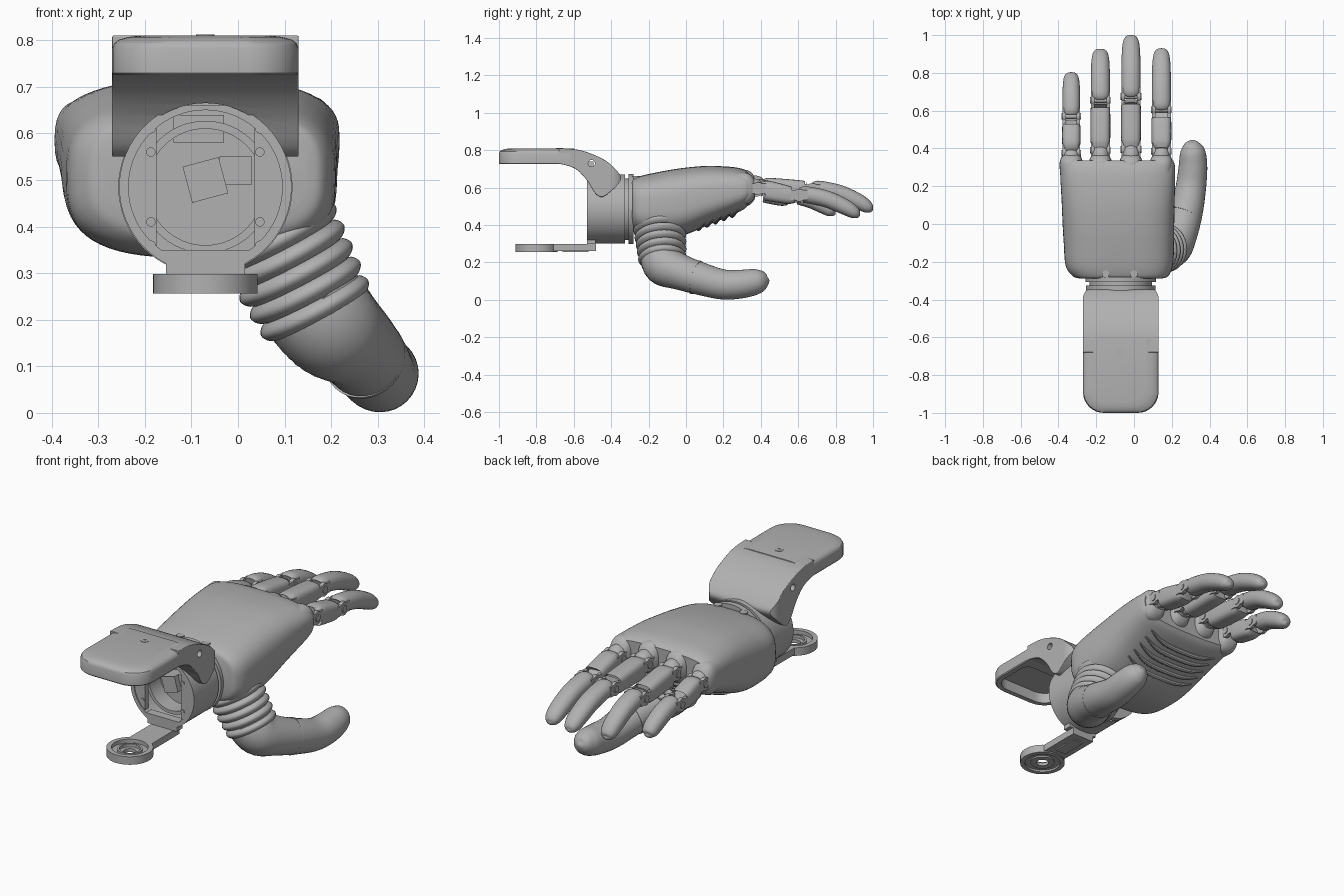
import bpy, bmesh, math
from mathutils import Vector, Matrix

if "Cube" in bpy.data.objects:
    bpy.data.objects.remove(bpy.data.objects["Cube"])

grey = bpy.data.materials.new("plain grey")
grey.diffuse_color = (0.44, 0.44, 0.44, 1)
grey.use_nodes = True
grey.node_tree.nodes["Principled BSDF"].inputs["Base Color"].default_value = grey.diffuse_color
CX, CZ = -0.07, 0.485            # wrist axis


def smooth(ob, angle=35):
    bpy.ops.object.select_all(action='DESELECT')
    ob.select_set(True)
    bpy.context.view_layer.objects.active = ob
    bpy.ops.object.shade_smooth_by_angle(angle=math.radians(angle))


def finish(name, bm, angle=35):
    bmesh.ops.recalc_face_normals(bm, faces=bm.faces[:])
    me = bpy.data.meshes.new(name)
    bm.to_mesh(me)
    bm.free()
    ob = bpy.data.objects.new(name, me)
    bpy.context.collection.objects.link(ob)
    me.materials.append(grey)
    smooth(ob, angle)
    return ob


def spline(rows, n=5):
    """Catmull-Rom interpolation through rows of numbers."""
    out = []
    for i in range(len(rows) - 1):
        a, b, c, d = (rows[min(max(k, 0), len(rows) - 1)] for k in range(i - 1, i + 3))
        for s in range(n):
            t = s / n
            out.append([0.5 * (2 * q + (r - p) * t + (2 * p - 5 * q + 4 * r - w) * t * t
                               + (3 * q - p - 3 * r + w) * t ** 3)
                        for p, q, r, w in zip(a, b, c, d)])
    return out + [list(rows[-1])]


def loft(name, rings):
    """Skin a list of equal-length point loops and cap the ends."""
    bm = bmesh.new()
    loops = [[bm.verts.new(p) for p in ring] for ring in rings]
    n = len(loops[0])
    for a, b in zip(loops, loops[1:]):
        for k in range(n):
            bm.faces.new((a[k], a[(k + 1) % n], b[(k + 1) % n], b[k]))
    bm.faces.new(loops[0])
    bm.faces.new(loops[-1])
    return finish(name, bm)


def tube(name, rows, seg=28, power=2.0, ref=(1, 0, 0), direction=None):
    """Sweep a superellipse; each row is x, y, z, side radius, upright radius."""
    rings = []
    for i, r in enumerate(rows):
        p = Vector(r[:3])
        t = Vector(direction) if direction else (Vector(rows[min(i + 1, len(rows) - 1)][:3])
                                                 - Vector(rows[max(i - 1, 0)][:3])).normalized()
        u = Vector(ref)
        u = (u - t * u.dot(t)).normalized()
        v = t.cross(u)
        ring = []
        for k in range(seg):
            c, s = math.cos(math.tau * k / seg), math.sin(math.tau * k / seg)
            ring.append(p + u * math.copysign(abs(c) ** (2 / power), c) * r[3]
                        + v * math.copysign(abs(s) ** (2 / power), s) * r[4])
        rings.append(ring)
    return loft(name, rings)


def lathe(name, profile, origin, axis, seg=64):
    """Spin a closed (radius, distance) profile about an axis."""
    bm = bmesh.new()
    rot = Vector((0, 0, 1)).rotation_difference(Vector(axis)).to_matrix()
    rings = [[bm.verts.new(Vector(origin) + rot @ Vector((r * math.cos(math.tau * k / seg),
              r * math.sin(math.tau * k / seg), h))) for k in range(seg)] for r, h in profile]
    for a, b in zip(rings, rings[1:] + rings[:1]):
        for k in range(seg):
            bm.faces.new((a[k], a[(k + 1) % seg], b[(k + 1) % seg], b[k]))
    bmesh.ops.remove_doubles(bm, verts=bm.verts[:], dist=1e-5)
    return finish(name, bm)


def cyl(name, p, q, r, seg=24):
    d = Vector(q) - Vector(p)
    bm = bmesh.new()
    m = Matrix.Translation((Vector(p) + Vector(q)) / 2) @ Vector((0, 0, 1)).rotation_difference(d).to_matrix().to_4x4()
    bmesh.ops.create_cone(bm, cap_ends=True, segments=seg, radius1=r, radius2=r, depth=d.length, matrix=m)
    return finish(name, bm)


def prism(name, pts, direction):
    return loft(name, [[Vector(p) for p in pts], [Vector(p) + Vector(direction) for p in pts]])


def box(name, lo, hi):
    return prism(name, [(lo[0], lo[1], lo[2]), (hi[0], lo[1], lo[2]), (hi[0], hi[1], lo[2]), (lo[0], hi[1], lo[2])],
                 (0, 0, hi[2] - lo[2]))


def rounded(x0, x1, y0, y1, r0, r1, z):
    pts = []
    for cx, cy, r, a0 in ((x1 - r0, y0 + r0, r0, 270), (x1 - r1, y1 - r1, r1, 0),
                          (x0 + r1, y1 - r1, r1, 90), (x0 + r0, y0 + r0, r0, 180)):
        for k in range(9):
            a = math.radians(a0 + k * 11.25)
            pts.append((cx + r * math.cos(a), cy + r * math.sin(a), z))
    return pts


def boolean(ob, cutter, op='DIFFERENCE'):
    cutter.hide_render = True
    m = ob.modifiers.new("cut", 'BOOLEAN')
    m.operation, m.object, m.solver = op, cutter, 'EXACT'
    bpy.context.view_layer.objects.active = ob
    bpy.ops.object.modifier_apply(modifier=m.name)
    bpy.data.objects.remove(cutter)


# palm: y, left, right, bottom, top
sections = [(-.288, -.29, .15, .41, .635), (-.275, -.325, .182, .37, .65), (-.22, -.362, .205, .342, .668),
            (-.1, -.372, .212, .333, .692), (0, -.378, .213, .35, .707), (.12, -.383, .215, .40, .716),
            (.25, -.39, .218, .455, .71), (.31, -.39, .216, .485, .697), (.335, -.38, .208, .51, .68)]
tube("palm", [((a + b) / 2, y, (c + d) / 2, (b - a) / 2, (d - c) / 2)
              for y, a, b, c, d in spline(sections)], 64, 3.0, direction=(0, 1, 0))
# grip ribs under the palm
for i in range(5):
    y = 0.07 + i * 0.045
    z = 0.385 + i * 0.0175
    tube("palm_rib", spline([(-.3, y + .02, z + .02, .004, .004), (-.2, y, z, .013, .013),
                             (0, y, z, .013, .013), (.12, y + .03, z + .025, .004, .004)]), 10, ref=(0, 1, 0))
for x in (-.15, 0):
    cyl("palm_screw", (x, -.265, .62), (x, -.265, .662), .02)

# fingers: x, knuckle y, middle joint y, tip y, knuckle z, joint z, tip z
for who, x, yk, ym, yt, zk, zm, zt in (("little", -.332, .375, .57, .80, .585, .55, .465),
                                       ("ring", -.178, .39, .655, .925, .605, .575, .46),
                                       ("middle", -.016, .395, .675, 1.0, .61, .59, .485),
                                       ("index", .145, .385, .605, .93, .595, .56, .455)):
    w = .048 if who == "little" else .052
    tube(who + "_knuckle_lobe", spline([(x, .22, zk, .055, .08), (x, .31, zk, .062, .086),
                                        (x, .345, zk, .056, .074), (x, .365, zk, .042, .05),
                                        (x, .37, zk, .02, .03)]), 28, 2.5)
    tube(who + "_knuckle_cap", spline([(x, .33, zk + .01, .045, .05), (x, yk - .01, zk + .005, .046, .046),
                                       (x, yk + .005, zk, .034, .034)]), 28)
    ys = yk + .035
    tube(who + "_base_segment", spline([(x, ys, zk - .012, w * .88, .044), (x, ys + .015, zk - .012, w, .054),
                                        (x, ym - .055, zm, w, .048), (x, ym - .04, zm, w * .9, .04)], 4), 28, 3.2)
    for s in (-1, 1):
        for label, py, pz, r in (("knuckle", yk, zk, .034), ("middle", ym, zm, .034)):
            xa, xb = x + s * w * .6, x + s * w * .97
            cyl(f"{who}_{label}_hinge", (xa, py, pz), (xb, py, pz), r)
            box(f"{who}_{label}_cheek", (min(xa, xb), py - .045, pz - .027), (max(xa, xb), py + .045, pz + .027))
            cyl(f"{who}_{label}_bolt", (xb, py, pz), (xb + s * .004, py, pz), .018)
    cyl(who + "_joint_pin", (x - w, ym, zm), (x + w, ym, zm), .014)
    L, drop = yt - ym, zt - zm
    tube(who + "_fingertip", spline([
        (x, ym + .015, zm + .003, w * .8, .035), (x, ym + .035, zm + .003, w * .96, .044),
        (x, ym + L * .45, zm + drop * .2, w * .97, .045), (x, ym + L * .75, zm + drop * .6, w * .92, .042),
        (x, ym + L * .9, zm + drop * .87, w * .78, .034), (x, yt - .009, zt, w * .5, .02),
        (x, yt, zt - .003, .003, .003)]), 28, 2.2)

# thumb bellows
rows = []
for i in range(73):
    t = i / 72
    r = .146 - .018 * t - .02 * (1 - abs(math.sin(math.pi * 6 * t)) ** .7)
    rows.append((.055 + .12 * t, -.145 + .02 * t, .435 - .23 * t, r, r))
tube("thumb_bellows", rows, 40)
# thumb
path = [(.155, -.13, .24, .115), (.2, -.115, .185, .112), (.245, -.035, .15, .096), (.28, .08, .112, .087),
        (.302, .2, .082, .08), (.312, .3, .085, .076), (.312, .375, .098, .068), (.31, .415, .108, .05),
        (.31, .436, .113, .025), (.31, .441, .115, .003)]
tube("thumb", spline([p + (p[3],) for p in path], 6), 32)
tube("thumb_seam", [(.270, .05, .121, .092, .092), (.274, .06, .118, .091, .091)], 32)

# wrist housing, open toward the front
lathe("wrist_housing", [(.165, -.53), (.185, -.53), (.185, -.325), (.165, -.325), (.165, -.308), (.187, -.308),
                        (.187, -.28), (0, -.28), (0, -.37), (.165, -.37)], (CX, 0, CZ), (0, 1, 0))
lathe("wrist_inner_ring", [(.125, -.46), (.142, -.46), (.142, -.36), (.125, -.36)], (CX, 0, CZ), (0, 1, 0))
for s in (-1, 1):
    a0 = math.acos(.105 / .175)
    prism("wrist_side_plate", [(CX + s * .175 * math.cos(a), -.525, CZ + .175 * math.sin(a))
                               for a in [a0 * (k / 8 - 1) for k in range(17)]], (0, .03, 0))
    for dz in (-.125, -.075, .075, .125):
        cyl("wrist_screw", (CX + s * .117, -.53, CZ + dz), (CX + s * .117, -.51, CZ + dz), .01, 16)
# motor block inside the wrist
a = math.radians(15)
prism("motor_block", [(CX + u * math.cos(a) - v * math.sin(a), -.47, CZ + .015 + u * math.sin(a) + v * math.cos(a))
                      for u, v in ((-.04, -.04), (.04, -.04), (.04, .04), (-.04, .04))], (0, .12, 0))
box("motor_mount", (-.04, -.44, .49), (.03, -.36, .55))
box("sensor_board", (-.14, -.42, .58), (-.03, -.37, .64))

# upper forearm cover: rounded tray with a hollow underside
tray = loft("forearm_tray", [rounded(-.27 + i, .13 - i, -1 + i, -.6, .11, .02, z) for i, z in
                             ((.004, .725), (0, .73), (0, .782), (.004, .793), (.014, .801), (.035, .807), (.06, .81))])
boolean(tray, prism("recess_cutter", rounded(-.24, .10, -.97, -.72, .08, .04, .68), (0, 0, .1)))
smooth(tray, 32)
# curved part gripping the wrist
side = [(-.68, .81), (-.6, .806), (-.53, .79), (-.43, .745), (-.365, .685), (-.347, .65),
        (-.37, .61), (-.42, .565), (-.455, .55), (-.49, .575), (-.53, .64), (-.59, .70), (-.66, .724), (-.68, .726)]
cover = prism("forearm_cover", [(-.27, y, z) for y, z in spline(side, 3)], (.4, 0, 0))
m = cover.modifiers.new("edge", 'BEVEL')
m.width, m.segments, m.limit_method, m.angle_limit = .009, 3, 'ANGLE', math.radians(50)
bpy.context.view_layer.objects.active = cover
bpy.ops.object.modifier_apply(modifier="edge")
boolean(cover, prism("plan_cutter", rounded(-.2705, .1305, -.8, -.335, .05, .06, .4), (0, 0, .6)), 'INTERSECT')
boolean(cover, cyl("bore_cutter", (CX, -.7, CZ), (CX, -.2, CZ), .18, 64))
boolean(cover, cyl("hole_cutter", (-.4, -.505, .73), (.3, -.505, .73), .018))
smooth(cover, 32)
lathe("cover_screw", [(.009, .77), (.02, .77), (.02, .812), (.009, .812)], (CX, -.675, 0), (0, 0, 1), 24)
# flared neck between the wrist ring and the cover
half = [(.155, .615), (.135, .63), (.105, .66), (.092, .685), (.088, .74)]
prism("upper_neck", [(CX + h, -.535, z) for h, z in half if z > .65]
      + [(CX - h, -.535, z) for h, z in reversed(half) if z > .65], (0, .04, 0))

# lower bracket with ring foot
prism("lower_neck", [(CX + s * h, -.53, z) for s, h, z in
                     ((1, .085, .298), (1, .085, .325), (1, .12, .35), (-1, .12, .35), (-1, .085, .325),
                      (-1, .085, .298))], (0, .045, 0))
box("bracket_arm", (-.135, -.71, .262), (-.005, -.48, .298))
box("bracket_slot_rib", (-.1, -.66, .256), (-.04, -.52, .262))
lathe("bracket_ring", [(.03, .258), (.03, .275), (.05, .275), (.05, .29), (.06, .29), (.06, .278), (.088, .278),
                       (.088, .298), (.112, .298), (.112, .256), (.088, .256), (.088, .266), (.06, .266),
                       (.06, .258)], (CX, -.8, 0), (0, 0, 1))
